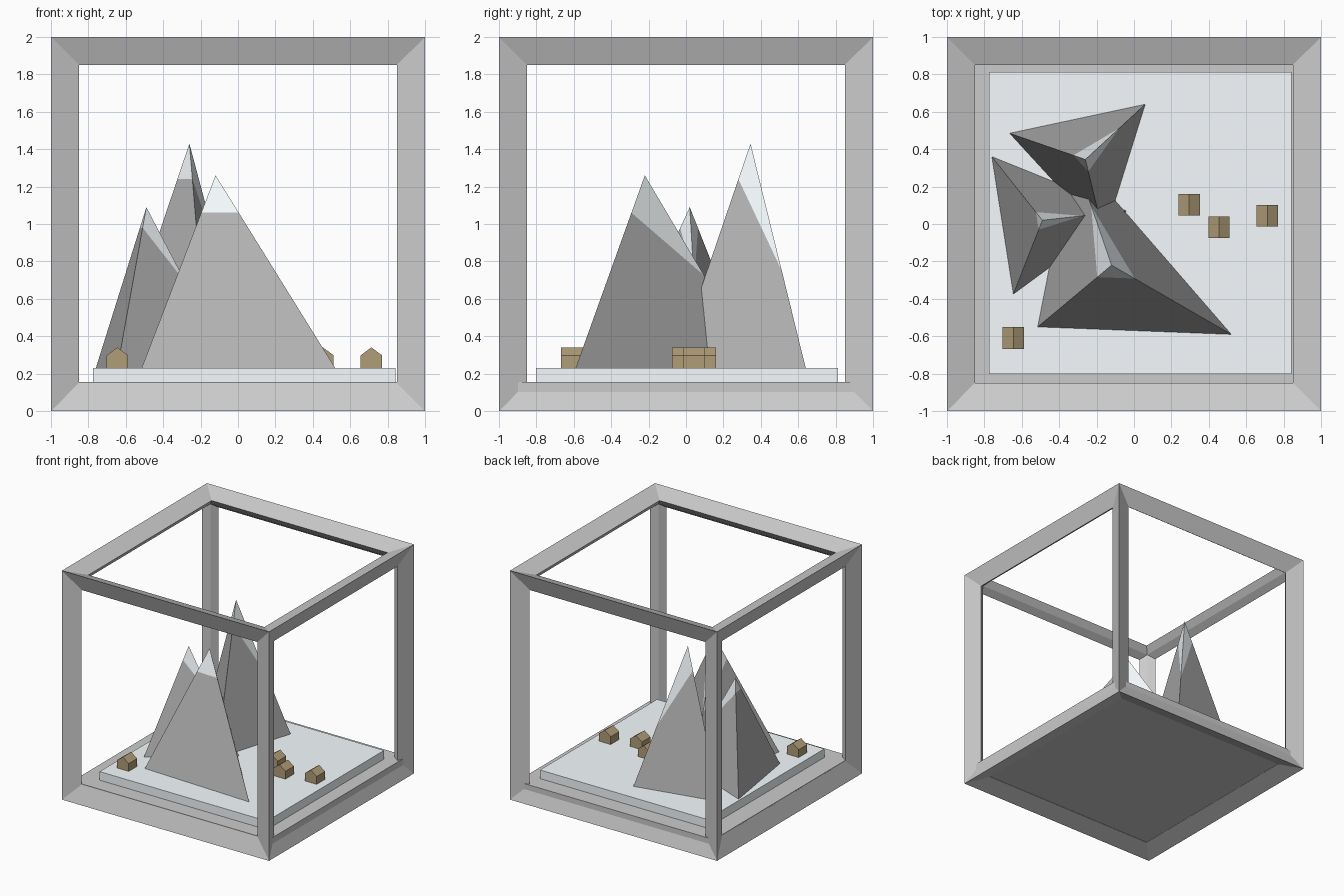
import bpy, bmesh
from itertools import product
from mathutils import Vector

if "Cube" in bpy.data.objects:
    bpy.data.objects.remove(bpy.data.objects["Cube"])


def material(name, rgb):
    m = bpy.data.materials.new(name)
    m.diffuse_color = (*rgb, 1)
    m.use_nodes = True
    m.node_tree.nodes["Principled BSDF"].inputs["Base Color"].default_value = m.diffuse_color
    return m


ROCK = material("rock", (0.45, 0.45, 0.45))
SNOW = material("snow", (0.93, 0.98, 1.0))
WOOD = material("wood", (0.44, 0.34, 0.19))


def finish(name, bm, mats=()):
    bmesh.ops.remove_doubles(bm, verts=bm.verts, dist=1e-5)
    bmesh.ops.recalc_face_normals(bm, faces=bm.faces)
    me = bpy.data.meshes.new(name)
    bm.to_mesh(me)
    bm.free()
    for m in mats:
        me.materials.append(m)
    ob = bpy.data.objects.new(name, me)
    bpy.context.collection.objects.link(ob)
    return ob


def box(name, lo, hi, mats=()):
    lo, hi = Vector(lo), Vector(hi)
    bm = bmesh.new()
    bmesh.ops.create_cube(bm, size=1)
    for v in bm.verts:
        v.co = (lo + hi) / 2 + v.co * (hi - lo)
    return finish(name, bm, mats)


# Open cube frame: each side has four mitred bars sloping in from the outer edge
OUTER, OPENING, MID, INNER = 1.0, 0.85, 0.945, 0.89
bm = bmesh.new()
ring = [(-1, -1), (1, -1), (1, 1), (-1, 1)]
for axis, sign in product(range(3), (-1, 1)):
    def point(uv, spread, depth):
        p = Vector((0, 0, 1))
        co = [0, 0, 0]
        co[axis] = sign * depth
        co[(axis + 1) % 3] = uv[0] * spread
        co[(axis + 2) % 3] = uv[1] * spread
        return bm.verts.new(p + Vector(co))
    for i in range(4):
        a, b = ring[i], ring[(i + 1) % 4]
        for edge in (OUTER, INNER):
            bm.faces.new((point(a, edge, edge), point(b, edge, edge),
                          point(b, OPENING, MID), point(a, OPENING, MID)))
finish("cube_frame", bm)

# Floor slab and snowy ground
box("floor_slab", (-0.942, -0.942, 0.06), (0.963, 0.961, 0.155))
box("snow_ground", (-0.775, -0.803, 0.155), (0.842, 0.813, 0.23), (SNOW,))


# Three-sided peak with a snow cap; cuts = how far snow runs down each ridge
def mountain(name, apex, base, cuts):
    bm = bmesh.new()
    top = Vector(apex)
    feet = [Vector((x, y, 0.23)) for x, y in base]
    vt = bm.verts.new(top)
    vs = [bm.verts.new(top.lerp(f, c)) for f, c in zip(feet, cuts)]
    vb = [bm.verts.new(f) for f in feet]
    for i in range(3):
        j = (i + 1) % 3
        bm.faces.new((vt, vs[i], vs[j])).material_index = 1
        bm.faces.new((vs[i], vb[i], vb[j], vs[j]))
    bm.faces.new(vb)
    finish(name, bm, (ROCK, SNOW))


mountain("front_mountain", (-0.12, -0.22, 1.26),
         [(-0.515, -0.55), (0.52, -0.59), (-0.33, 0.39)], (0.194, 0.194, 0.52))
mountain("back_mountain", (-0.26, 0.345, 1.43),
         [(-0.665, 0.485), (-0.16, -0.065), (0.06, 0.64)], (0.158, 0.158, 0.567))
mountain("left_mountain", (-0.49, 0.02, 1.09),
         [(-0.76, 0.36), (-0.645, -0.375), (-0.04, 0.07)], (0.128, 0.128, 0.475))

# Cabins: gabled profile extruded along y
profile = [(-0.057, 0.23), (0.057, 0.23), (0.057, 0.298), (0, 0.34), (-0.057, 0.298)]
spots = [(0.295, 0.103), (0.454, -0.017), (0.713, 0.044), (-0.645, -0.61)]
for n, (cx, cy) in enumerate(spots, 1):
    bm = bmesh.new()
    f = bm.faces.new([bm.verts.new((cx + x, cy - 0.058, z)) for x, z in profile])
    ext = bmesh.ops.extrude_face_region(bm, geom=[f], use_keep_orig=True)["geom"]
    moved = [g for g in ext if isinstance(g, bmesh.types.BMVert)]
    bmesh.ops.translate(bm, vec=(0, 0.116, 0), verts=moved)
    finish(f"cabin_{n}", bm, (WOOD,))
